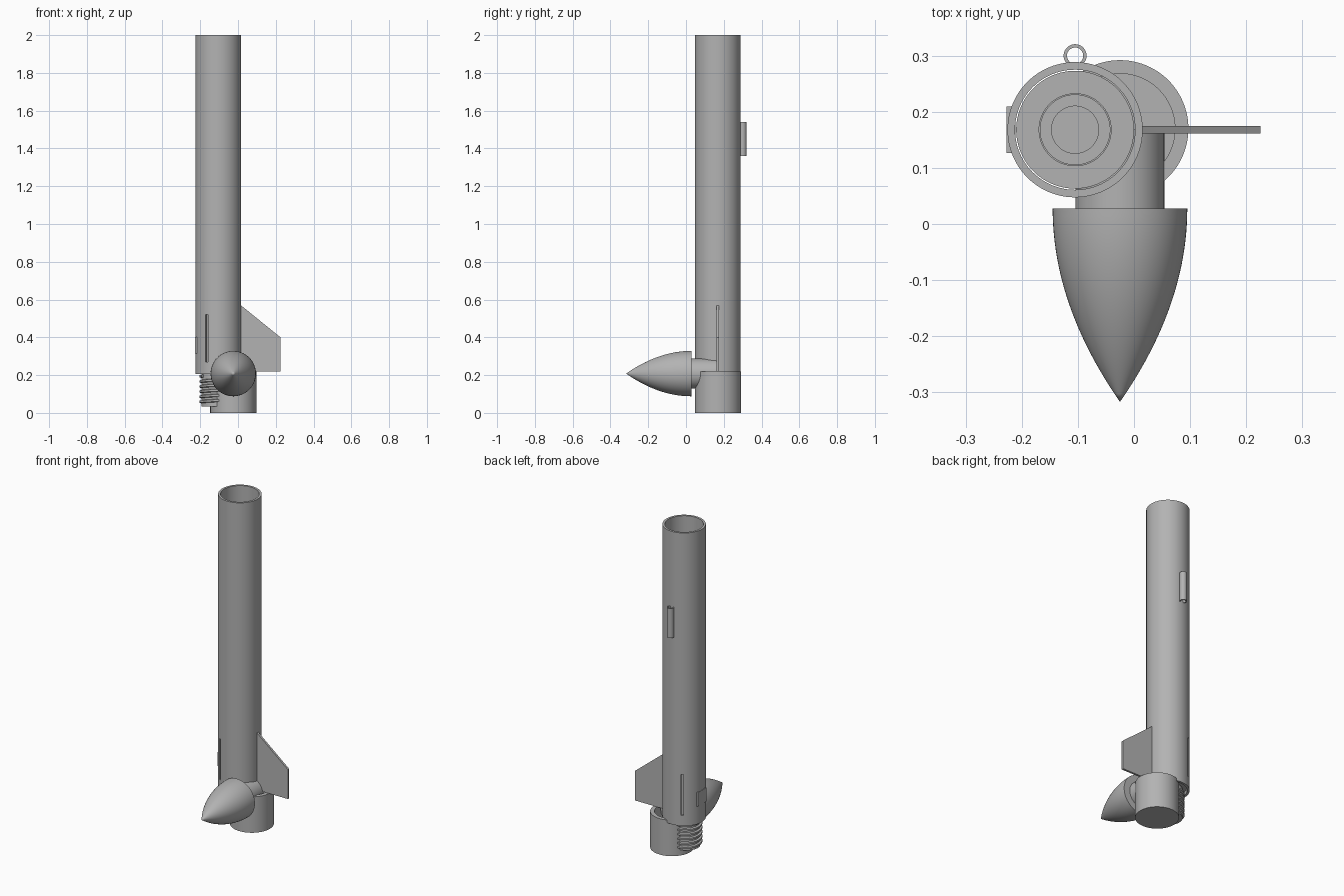
import bpy, bmesh, math
from mathutils import Matrix, Vector

if "Cube" in bpy.data.objects:
    bpy.data.objects.remove(bpy.data.objects["Cube"])

grey = bpy.data.materials.new("mid_grey")
grey.diffuse_color = (0.45, 0.45, 0.45, 1)
grey.use_nodes = True
grey.node_tree.nodes["Principled BSDF"].inputs["Base Color"].default_value = grey.diffuse_color

TX, TY = -0.105, 0.168      # axis of the body tube


def finish(name, bm, matrix=Matrix(), smooth=True):
    bmesh.ops.recalc_face_normals(bm, faces=bm.faces)
    me = bpy.data.meshes.new(name)
    bm.to_mesh(me)
    bm.free()
    me.transform(matrix)
    me.materials.append(grey)
    ob = bpy.data.objects.new(name, me)
    bpy.context.collection.objects.link(ob)
    if smooth:
        bpy.ops.object.select_all(action='DESELECT')
        ob.select_set(True)
        bpy.context.view_layer.objects.active = ob
        bpy.ops.object.shade_smooth_by_angle(angle=math.radians(30))
    return ob


def lathe(name, profile, matrix, closed=False, n=96):
    """Spin (radius, height) points about the local z axis."""
    bm = bmesh.new()
    rings = []
    for r, z in profile:
        if r < 1e-6:
            rings.append([bm.verts.new((0, 0, z))] * n)
        else:
            rings.append([bm.verts.new((r * math.cos(2 * math.pi * i / n),
                                        r * math.sin(2 * math.pi * i / n), z)) for i in range(n)])
    pairs = list(zip(rings, rings[1:]))
    if closed:
        pairs.append((rings[-1], rings[0]))
    for a, b in pairs:
        for i in range(n):
            j = (i + 1) % n
            quad = list(dict.fromkeys((a[i], a[j], b[j], b[i])))
            if len(quad) > 2:
                bm.faces.new(quad)
    return finish(name, bm, matrix)


def pipe(name, x, y, ro, ri, z0, z1, n=96):
    return lathe(name, [(ro, z0), (ro, z1), (ri, z1), (ri, z0)],
                 Matrix.Translation((x, y, 0)), True, n)


def box(name, size, matrix):
    bm = bmesh.new()
    bmesh.ops.create_cube(bm, size=1)
    bmesh.ops.scale(bm, vec=size, verts=bm.verts)
    return finish(name, bm, matrix, False)


# Body tube with two empty fin slots
body = pipe("body_tube", TX, TY, 0.1205, 0.107, 0.205, 2.0)
for k, deg in enumerate((120, 240)):
    a = math.radians(deg)
    cutter = box("slot_cutter_%d" % k, (0.06, 0.013, 0.25),
                 Matrix.Translation((TX + 0.12 * math.cos(a), TY + 0.12 * math.sin(a), 0.395))
                 @ Matrix.Rotation(a, 4, 'Z'))
    cutter.hide_render = True
    cutter.hide_set(True)
    mod = body.modifiers.new("fin_slot", 'BOOLEAN')
    mod.operation = 'DIFFERENCE'
    mod.object = cutter

# Inner mount tube, centring rings and plug
pipe("mount_tube", TX, TY, 0.065, 0.062, 0.215, 0.60)
for k, z in enumerate((0.225, 0.54)):
    pipe("centring_ring_%d" % k, TX, TY, 0.105, 0.065, z, z + 0.02)
lathe("mount_plug", [(0, 0.22), (0.062, 0.22), (0.062, 0.50), (0.042, 0.50), (0.042, 0.47), (0, 0.47)],
      Matrix.Translation((TX, TY, 0)))

# Launch lug on the back
pipe("launch_lug", TX, 0.300, 0.0205, 0.0145, 1.36, 1.54, 32)

# Small hatch plate on the left side
box("hatch_plate", (0.016, 0.083, 0.085), Matrix.Translation((-0.219, TY, 0.358)))

# Swept fin
outline = [(0.005, 0.22), (0.225, 0.22), (0.225, 0.40), (0.015, 0.57), (0.005, 0.57)]
bm = bmesh.new()
face = bm.faces.new([bm.verts.new((x, 0.1615, z)) for x, z in outline])
ext = bmesh.ops.extrude_face_region(bm, geom=[face])
bmesh.ops.translate(bm, vec=(0, 0.013, 0),
                    verts=[v for v in ext["geom"] if isinstance(v, bmesh.types.BMVert)])
finish("fin", bm, smooth=False)

# Open cup at the base
lathe("base_cup", [(0, 0), (0.122, 0), (0.122, 0.22), (0.098, 0.22), (0.098, 0.03), (0, 0.03)],
      Matrix.Translation((-0.025, 0.170, 0)))

# Nose cone lying forward, with its shoulder
profile = [(0, -0.14), (0.079, -0.14), (0.079, 0), (0.12, 0)]
for i in range(1, 25):
    t = 1 - i / 24
    profile.append((0.12 * (2 * t - t * t), 0.345 * (1 - t)))
lathe("nose_cone", profile,
      Matrix.Translation((-0.025, 0.028, 0.208)) @ Matrix.Rotation(math.radians(90), 4, 'X'))

# Threaded stub: core plus a helical ridge
SX, SY = -0.116, 0.161
lathe("threaded_stub", [(0, 0.035), (0.077, 0.035), (0.077, 0.22), (0, 0.22)],
      Matrix.Translation((SX, SY, 0)))
bm = bmesh.new()
steps, pitch, turns = 48, 0.027, 5.6
section = [(0.075, -0.009), (0.088, -0.005), (0.088, 0.005), (0.075, 0.009)]
prev = None
for i in range(int(steps * turns) + 1):
    a = 2 * math.pi * i / steps
    z = 0.045 + pitch * i / steps
    ring = [bm.verts.new((SX + r * math.cos(a), SY + r * math.sin(a), z + dz)) for r, dz in section]
    if prev:
        for j in range(4):
            k = (j + 1) % 4
            bm.faces.new((prev[j], prev[k], ring[k], ring[j]))
    else:
        bm.faces.new(ring)
    prev = ring
bm.faces.new(prev)
finish("thread_ridge", bm)
